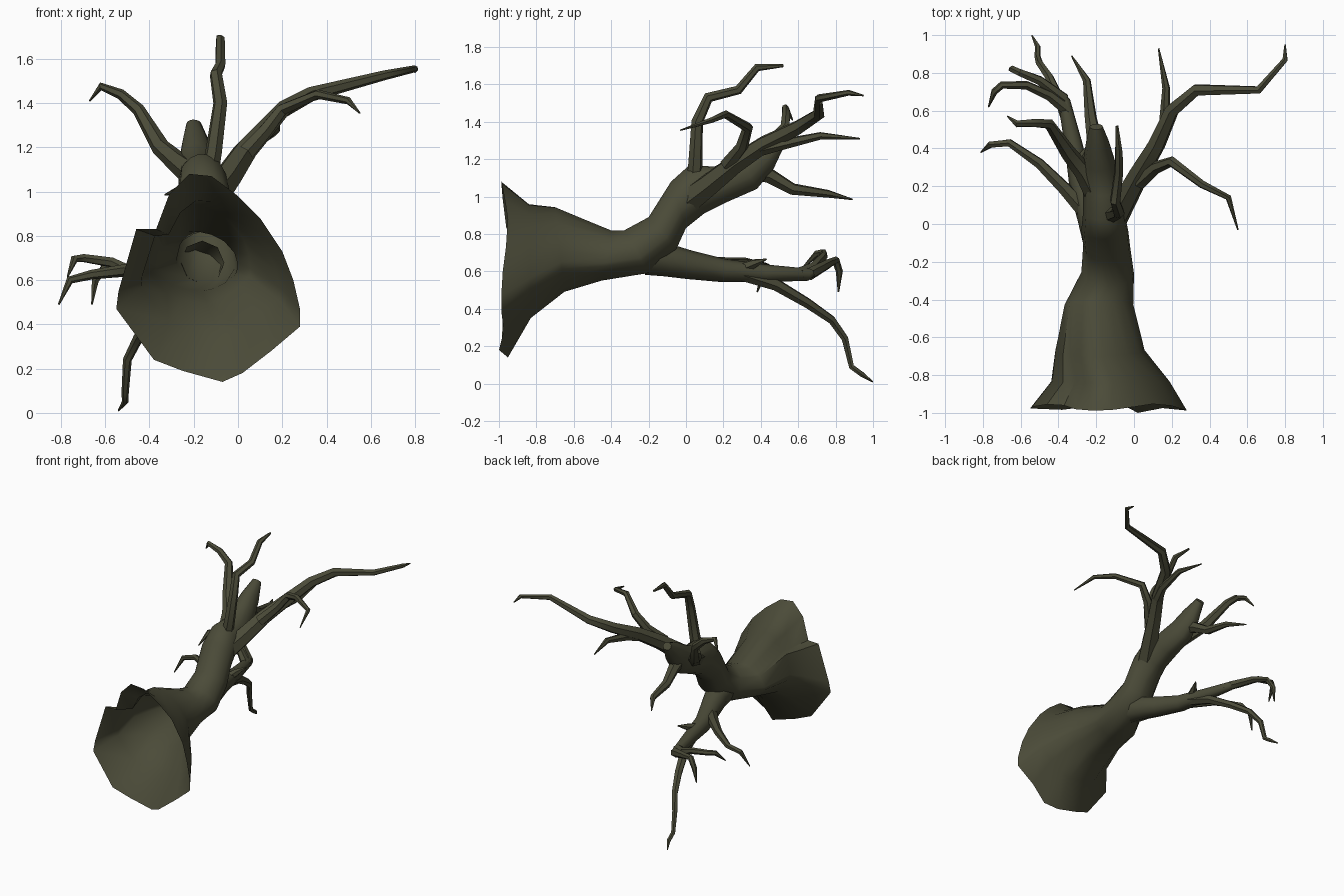
import bpy, bmesh, math
from mathutils import Vector

bark = bpy.data.materials.new("dark olive bark")
bark.diffuse_color = (0.07, 0.07, 0.04, 1)


def loft(name, rings, cap_end=False):
    """Skin a list of equal-length closed rings; the start stays open."""
    bm = bmesh.new()
    vs = [[bm.verts.new(p) for p in ring] for ring in rings]
    n = len(rings[0])
    for a, b in zip(vs, vs[1:]):
        for i in range(n):
            j = (i + 1) % n
            bm.faces.new((a[i], a[j], b[j], b[i]))
    if cap_end:
        bm.faces.new(vs[-1])
    bmesh.ops.recalc_face_normals(bm, faces=bm.faces)
    me = bpy.data.meshes.new(name)
    bm.to_mesh(me)
    bm.free()
    me.materials.append(bark)
    ob = bpy.data.objects.new(name, me)
    bpy.context.collection.objects.link(ob)
    bpy.context.view_layer.objects.active = ob
    ob.select_set(True)
    bpy.ops.object.shade_smooth_by_angle(angle=math.radians(50))
    ob.select_set(False)
    return ob


def branch(name, r0, r1, pts, sides=6, tip=.004):
    """Tapering bent limb through pts, ending in a point."""
    pts = [Vector(p) for p in pts]
    dist = [0.0]
    for a, b in zip(pts, pts[1:]):
        dist.append(dist[-1] + (b - a).length)
    rings, normal = [], None
    for k, p in enumerate(pts):
        before = (p - pts[max(k - 1, 0)]).normalized()
        after = (pts[min(k + 1, len(pts) - 1)] - p).normalized()
        t = (before + after).normalized()
        normal = t.orthogonal() if normal is None else normal - t * normal.dot(t)
        normal.normalize()
        side = t.cross(normal)
        r = r0 + (r1 - r0) * (dist[k] / dist[-1]) ** 0.8
        if k == len(pts) - 1:
            r = tip
        rings.append([p + r * (math.cos(a) * normal + math.sin(a) * side)
                      for a in (2 * math.pi * i / sides for i in range(sides))])
    return loft(name, rings, True)


# Trunk: irregular root flare outline (x, z), blended to round further up
rim = [(.25, .6), (.2, .73), (.1, .88), (0, .98), (-.12, 1.07), (-.22, 1.08),
       (-.31, .99), (-.37, .83), (-.46, .83), (-.54, .55), (-.55, .47),
       (-.38, .24), (-.25, .19), (-.07, .14), (.02, .18), (.15, .28),
       (.28, .39), (.28, .47)]
unit = [Vector(((x + .135) / .415, (z - .61) / .47)) for x, z in rim]
# bottom y, bottom z, top y, top z, left x, right x, share of rim shape
sections = [(-.97, .14, -.97, 1.08, -.55, .28, 1),
            (-.83, .35, -.84, .96, -.44, .19, .85),
            (-.65, .49, -.7, .945, -.42, .06, .6),
            (-.45, .55, -.4, .82, -.37, 0, .3),
            (-.2, .59, -.33, .82, -.28, 0, 0),
            (-.05, .72, -.2, .89, -.27, -.02, 0),
            (0, .83, -.08, 1.08, -.28, -.03, 0),
            (.1, .91, .02, 1.17, -.27, -.05, 0),
            (.22, .97, .15, 1.16, -.27, -.06, 0),
            (.38, 1.04, .28, 1.22, -.27, -.1, 0),
            (.47, 1.15, .38, 1.28, -.255, -.13, 0),
            (.53, 1.28, .5, 1.325, -.235, -.165, 0)]
rings = []
for k, (yb, zb, yt, zt, xl, xr, w) in enumerate(sections):
    ring = []
    for u in unit:
        q = u.normalized().lerp(u, w)
        f = (q.y + 1) / 2
        y = yb + (yt - yb) * f
        if k == 0:  # wavy ground edge
            y += .018 * math.sin(3 * math.atan2(q.y, q.x) - .5)
        ring.append(((xl + xr) / 2 + q.x * (xr - xl) / 2, y, zb + (zt - zb) * f))
    rings.append(ring)
rings[0][14] = (.02, -1, .18)
loft("hollow_trunk", rings, True)

# Upper right limb with two side twigs
branch("right_limb", .075, .013, [(-.12, 0, .97), (-.05, .12, 1.06), (.03, .27, 1.18),
       (.12, .42, 1.28), (.2, .6, 1.37), (.33, .71, 1.44), (.66, .71, 1.525),
       (.8, .87, 1.555), (.8, .95, 1.54)])
branch("right_back_twig", .04, .012, [(.1, .38, 1.25), (.16, .52, 1.28),
       (.17, .72, 1.325), (.13, .93, 1.31)])
branch("right_front_twig", .042, .011, [(.03, .22, 1.17), (.12, .3, 1.27),
       (.2, .33, 1.37), (.36, .21, 1.44), (.5, .14, 1.41), (.55, -.03, 1.355)])

# Upright limb and upper left limbs
branch("upright_limb", .045, .018, [(-.14, .04, 1.02), (-.11, .05, 1.18), (-.08, .06, 1.4),
       (-.1, .12, 1.53), (-.08, .28, 1.57), (-.08, .38, 1.69), (-.09, .52, 1.7)], tip=.008)
branch("left_limb", .065, .015, [(-.18, .12, 1.06), (-.27, .28, 1.13), (-.35, .38, 1.2),
       (-.45, .53, 1.37), (-.53, .535, 1.44), (-.62, .53, 1.475), (-.67, .57, 1.41)])
branch("back_limb", .055, .013, [(-.19, .3, 1.16), (-.21, .45, 1.11), (-.23, .57, 1.04),
       (-.25, .76, 1.015), (-.33, .89, .985)])

# Lower limb with its drooping branches
branch("lower_limb", .1, .028, [(-.16, -.2, .68), (-.18, -.1, .66), (-.22, .02, .635),
       (-.28, .2, .605), (-.32, .42, .59), (-.37, .65, .583), (-.41, .72, .6)], 8)
branch("drooping_branch", .042, .013, [(-.29, .3, .59), (-.33, .48, .53), (-.39, .65, .43),
       (-.45, .78, .34), (-.5, .85, .24), (-.51, .885, .09), (-.51, .94, .05),
       (-.54, .998, .01)])
branch("lower_knot_spike", .035, .02, [(-.3, .28, .61), (-.27, .36, .64), (-.23, .43, .665)])
branch("lower_side_twig", .045, .014, [(-.27, .08, .63), (-.37, .19, .64), (-.5, .32, .645),
       (-.66, .43, .625), (-.76, .42, .6), (-.81, .38, .49)])
branch("lower_middle_twig", .034, .015, [(-.35, .6, .585), (-.45, .68, .62), (-.57, .735, .68),
       (-.7, .735, .7), (-.74, .7, .695), (-.77, .62, .615)])
branch("lower_back_twig", .034, .015, [(-.37, .66, .585), (-.5, .76, .64),
       (-.6, .8, .66), (-.645, .82, .6), (-.66, .815, .49)])
